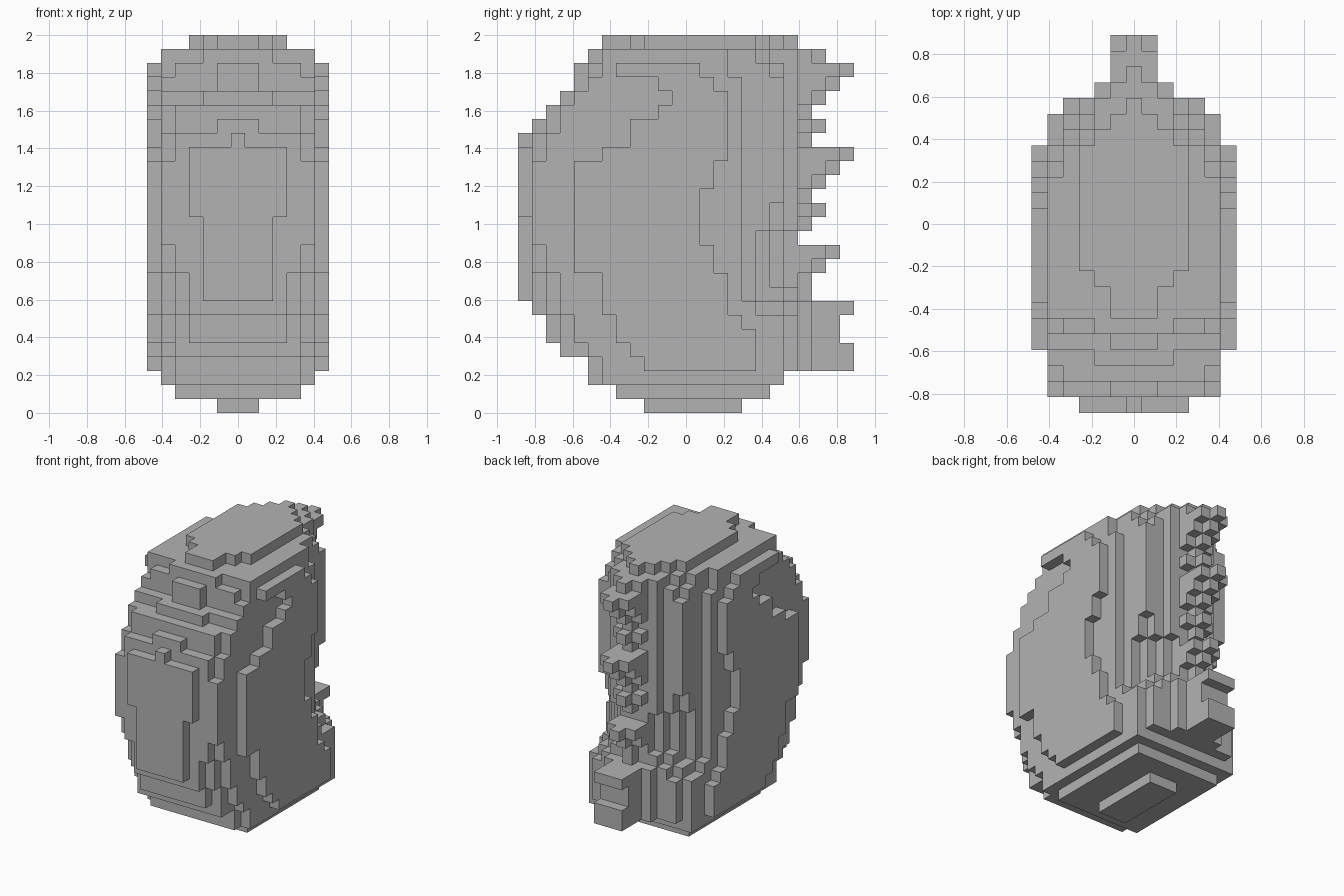
import bpy, bmesh
from mathutils import Vector

cube = bpy.data.objects.get("Cube")
if cube:
    bpy.data.objects.remove(cube, do_unlink=True)

UNIT = 2 / 27          # edge of one block
grey = bpy.data.materials.new("plain grey")
grey.use_nodes = True
tone = (0.45, 0.45, 0.45, 1)
grey.diffuse_color = tone
grey.node_tree.nodes["Principled BSDF"].inputs["Base Color"].default_value = tone


def expand(runs):
    """Turn (row count, position) runs into one position per row."""
    return [pos for count, pos in runs for _ in range(count)]


def layer(column, bottom, front, back):
    """Blocks of the columns at +-column, between a stepped front and back."""
    cells = set()
    for row, (near, far) in enumerate(zip(expand(front), expand(back)), bottom):
        for y in range(near, far):
            cells |= {(column, y, row), (-column, y, row)}
    return cells


def build(name, cells, neighbours):
    """Skin the blocks with outer faces only and merge the flat areas."""
    bm = bmesh.new()
    for cell in cells:
        low = Vector(cell) - Vector((0.5, 0, 0))
        for axis in range(3):
            for side in (0, 1):
                step = [0, 0, 0]
                step[axis] = 2 * side - 1
                if tuple(c + s for c, s in zip(cell, step)) in neighbours:
                    continue
                u, v = Vector(), Vector()
                u[(axis + 1) % 3] = v[(axis + 2) % 3] = 1
                start = low.copy()
                start[axis] += side
                ring = [start, start + u, start + u + v, start + v]
                if not side:
                    ring.reverse()
                bm.faces.new([bm.verts.new(p * UNIT) for p in ring])
    bmesh.ops.remove_doubles(bm, verts=bm.verts, dist=UNIT / 100)
    bmesh.ops.dissolve_limit(bm, angle_limit=0.01, verts=bm.verts, edges=bm.edges)
    mesh = bpy.data.meshes.new(name)
    bm.to_mesh(mesh)
    bm.free()
    mesh.materials.append(grey)
    bpy.context.collection.objects.link(bpy.data.objects.new(name, mesh))


# Core: the three middle columns, with the foot and the crown
core_back = [(1, 4), (1, 6), (1, 7), (5, 9), (18, 8), (1, 7)]
chin = [(1, -3), (1, -5), (2, -7), (1, -9), (2, -10), (1, -11)]
brow = [(1, -11), (1, -10), (1, -9), (2, -8), (1, -7), (1, -6)]
core = layer(0, 0, chin + [(12, -12)] + brow, core_back)
core |= layer(1, 0, chin + [(11, -12), (1, -11)] + brow, core_back)

# Inner body: the columns beside the core
inner = layer(2, 1, chin[1:] + [(11, -12), (1, -11), (2, -10), (1, -9), (3, -7), (1, -4)],
              [(1, 6), (1, 7), (5, 9), (1, 8), (4, 7), (13, 8), (1, 6)])
inner |= layer(3, 1, chin[1:-1] + [(7, -11), (5, -12), (1, -11), (2, -10), (1, -8),
                                   (2, -7), (1, -6), (1, -3)],
               [(1, 6), (1, 7), (5, 8), (1, 7), (4, 6), (12, 7), (1, 6), (1, 5)])

# Outer body: rounded shoulders
outer = layer(4, 1, [(1, -5), (2, -7), (3, -9), (3, -10), (10, -11), (2, -10),
                     (1, -8), (2, -7), (1, -6)],
              [(1, 6), (1, 7), (4, 8), (1, 7), (5, 5), (2, 6), (9, 7), (1, 6), (1, 5)])
outer |= layer(5, 2, [(2, -6), (1, -7), (2, -8), (3, -9), (2, -10), (6, -11),
                      (2, -10), (2, -9), (1, -8), (1, -7), (2, -6)],
               [(5, 7), (1, 5), (16, 4), (2, 3)])

# Side plates: thin raised plates with a notch at the upper front
plates = layer(6, 3, [(1, -3), (1, -4), (2, -5), (3, -6), (8, -8), (1, -6),
                      (2, -4), (1, -2), (1, -1), (1, -2), (1, -5)],
               [(3, 5), (1, 4), (3, 3), (2, 2), (4, 1), (2, 2), (5, 3), (1, 2), (1, 1)])

# Back spikes: a jagged ridge over a solid tail
reach = [12, 12, 11, 11, 12, 9, 9, 10, 11, 8, 9, 10, 9, 10, 11, 12,
         9, 10, 9, 10, 11, 12, 10, 8]
spikes = set()
for row, tip in enumerate(reach, 3):
    for x in (-1, 0, 1):
        end = tip - 1 if x and row > 7 else tip
        spikes |= {(x, y, row) for y in range(7, end)}
spikes -= core

parts = {"core": core, "inner_body": inner, "outer_body": outer,
         "side_plates": plates, "back_spikes": spikes}
solid = set().union(*parts.values())
for part_name, part_cells in parts.items():
    build(part_name, part_cells, solid)
